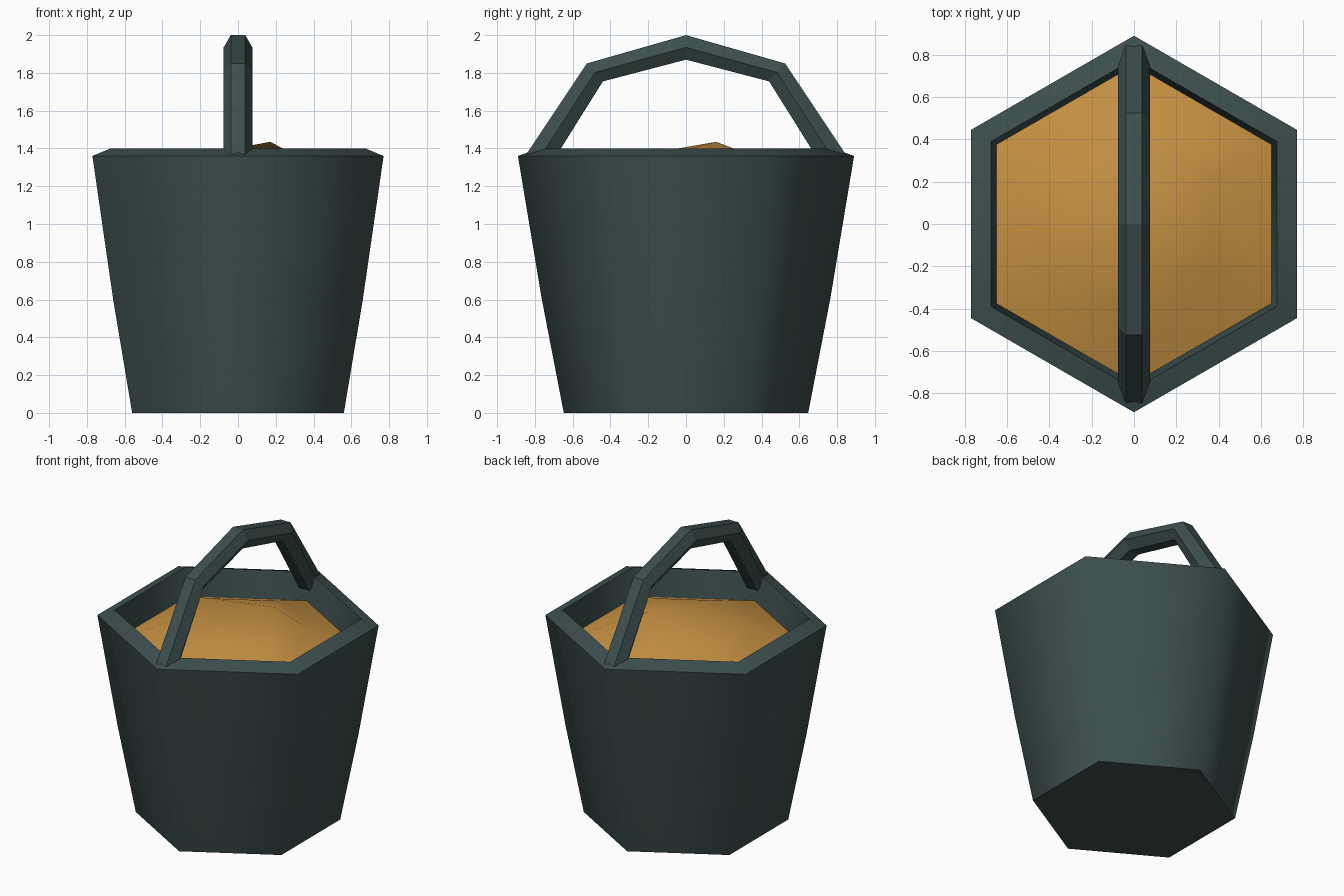
import bpy, bmesh, math

if "Cube" in bpy.data.objects:
    bpy.data.objects.remove(bpy.data.objects["Cube"])


def material(name, rgb):
    m = bpy.data.materials.new(name)
    m.diffuse_color = (*rgb, 1)
    m.use_nodes = True
    m.node_tree.nodes["Principled BSDF"].inputs["Base Color"].default_value = m.diffuse_color
    return m


iron = material("dark teal iron", (0.046, 0.078, 0.077))
amber = material("amber fill", (0.56, 0.28, 0.055))


def finish(name, bm, mat, smooth_angle=None):
    bmesh.ops.recalc_face_normals(bm, faces=bm.faces)
    me = bpy.data.meshes.new(name)
    bm.to_mesh(me)
    bm.free()
    me.materials.append(mat)
    ob = bpy.data.objects.new(name, me)
    bpy.context.collection.objects.link(ob)
    if smooth_angle:
        bpy.ops.object.select_all(action='DESELECT')
        bpy.context.view_layer.objects.active = ob
        ob.select_set(True)
        bpy.ops.object.shade_smooth_by_angle(angle=math.radians(smooth_angle))
    return ob


def hexagon(bm, r, z):
    # corners point along y
    return [bm.verts.new((r * math.cos(a), r * math.sin(a), z))
            for a in (math.radians(90 + 60 * i) for i in range(6))]


def bridge(bm, a, b):
    n = len(a)
    for i in range(n):
        bm.faces.new((a[i], a[(i + 1) % n], b[(i + 1) % n], b[i]))


# bucket: outer wall, sloped rim, inner wall and floor hidden by the fill
bm = bmesh.new()
rings = [hexagon(bm, r, z) for r, z in
         ((0.647, 0), (0.763, 0.6), (0.89, 1.36), (0.78, 1.40), (0.745, 1.17))]
for a, b in zip(rings, rings[1:]):
    bridge(bm, a, b)
bm.faces.new(rings[0])
bm.faces.new(rings[-1])
finish("bucket", bm, iron, 65)

# heaped fill with an off-centre peak
bm = bmesh.new()
edge = hexagon(bm, 0.752, 1.21)
mid = hexagon(bm, 0.42, 1.335)
bridge(bm, edge, mid)
peak = bm.verts.new((0.17, 0.16, 1.435))
for i in range(6):
    bm.faces.new((mid[i], mid[(i + 1) % 6], peak))
finish("fill", bm, amber, 40)

# arched handle with a six-sided section, mirrored along y
outer = [(0.865, 1.34), (0.525, 1.85), (0, 2.0)]
inner = [(0.725, 1.30), (0.44, 1.755), (0, 1.87)]
pairs = list(zip(outer, inner))
pairs += [((-o[0], o[1]), (-i[0], i[1])) for o, i in reversed(pairs[:-1])]
bm = bmesh.new()
sections = []
for o, i in pairs:
    m = ((o[0] + i[0]) / 2, (o[1] + i[1]) / 2)
    sections.append([bm.verts.new((x, p[0], p[1])) for x, p in
                     ((-0.038, o), (0.038, o), (0.076, m),
                      (0.038, i), (-0.038, i), (-0.076, m))])
for a, b in zip(sections, sections[1:]):
    bridge(bm, a, b)
bm.faces.new(sections[0])
bm.faces.new(sections[-1])
finish("handle", bm, iron)
